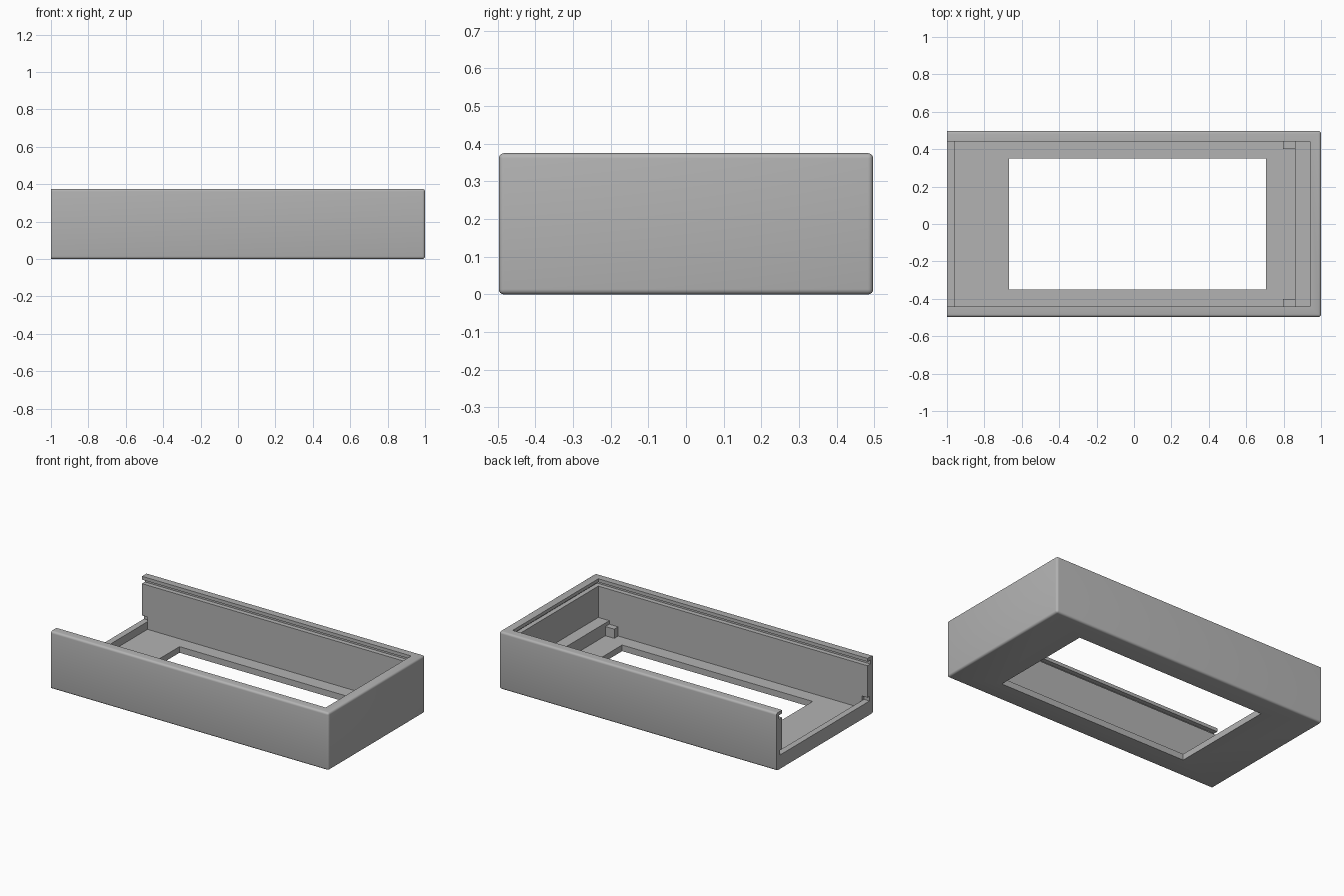
import bpy
import bmesh
import math

cube = bpy.data.objects.get("Cube")
if cube:
    bpy.data.objects.remove(cube, do_unlink=True)

grey = bpy.data.materials.new("plain_grey")
grey.use_nodes = True
grey.diffuse_color = (0.45, 0.45, 0.45, 1)
grey.node_tree.nodes["Principled BSDF"].inputs["Base Color"].default_value = (0.45, 0.45, 0.45, 1)

HALF_Y, INNER_Y, TOP = 0.497, 0.44, 0.375
FLOOR, INNER_X, SILL_X, SILL_Z = 0.04, 0.94, -0.96, 0.09


def box(name, x, y, z, rounding=0):
    """Axis-aligned box from ranges; rounds every edge away from the open end."""
    bm = bmesh.new()
    bmesh.ops.create_cube(bm, size=1)
    for v in bm.verts:
        v.co = [r[0] if c < 0 else r[1] for c, r in zip(v.co, (x, y, z))]
    if rounding:
        edges = [e for e in bm.edges if any(v.co.x > x[0] + 0.01 for v in e.verts)]
        bmesh.ops.bevel(bm, geom=edges, offset=rounding, segments=4,
                        profile=0.5, affect='EDGES')
        for v in bm.verts:
            v.co.x = max(v.co.x, x[0])
    mesh = bpy.data.meshes.new(name)
    bm.to_mesh(mesh)
    bm.free()
    mesh.materials.append(grey)
    obj = bpy.data.objects.new(name, mesh)
    bpy.context.collection.objects.link(obj)
    return obj


# Outer shell
case = box("case_shell", (-1, 1), (-HALF_Y, HALF_Y), (0, TOP), 0.014)

# Hollow, open end, lid groove, end notches and floor window
cutters = [
    box("cavity_cutter", (SILL_X, INNER_X), (-INNER_Y, INNER_Y), (FLOOR, 0.5)),
    box("open_end_cutter", (-1.1, -0.8), (-INNER_Y, INNER_Y), (SILL_Z, 0.5)),
    box("lid_groove_cutter", (-1.1, 0.97), (-0.47, 0.47), (0.327, 0.353)),
    box("end_notch_cutter", (-1.1, SILL_X), (-0.46, 0.46), (SILL_Z, 0.12)),
    box("window_cutter", (-0.667, 0.706), (-0.351, 0.351), (-0.1, 0.2)),
]
for cutter in cutters:
    cutter.hide_render = True
    mod = case.modifiers.new(cutter.name, 'BOOLEAN')
    mod.operation = 'DIFFERENCE'
    mod.solver = 'EXACT'
    mod.object = cutter
bpy.context.view_layer.update()
cut_mesh = bpy.data.meshes.new_from_object(
    case.evaluated_get(bpy.context.evaluated_depsgraph_get()))
case.modifiers.clear()
case.data = cut_mesh
for cutter in cutters:
    bpy.data.objects.remove(cutter, do_unlink=True)

# Shelf against the closed end
box("end_shelf", (0.861, INNER_X + 0.01), (-INNER_Y - 0.01, INNER_Y + 0.01), (FLOOR - 0.01, 0.123))

# Stop blocks in the two corners
for side, name in ((1, "back_stop_block"), (-1, "front_stop_block")):
    y = sorted((side * 0.40, side * (INNER_Y + 0.01)))
    box(name, (0.797, 0.862), y, (FLOOR - 0.01, 0.10))

# Smooth the rounded edges only
bpy.ops.object.select_all(action='DESELECT')
case.select_set(True)
bpy.context.view_layer.objects.active = case
bpy.ops.object.shade_smooth_by_angle(angle=math.radians(35))
